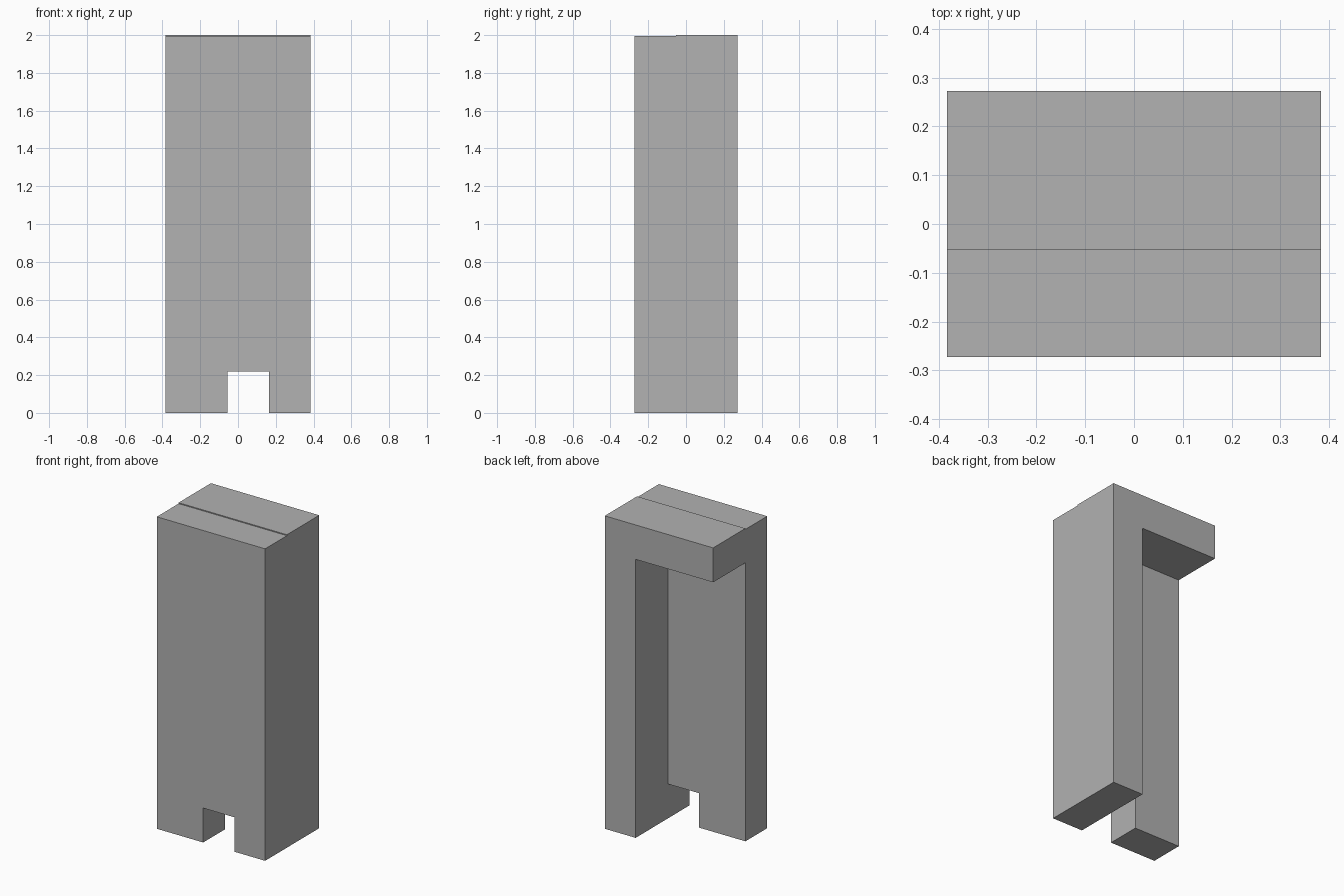
import bpy

if "Cube" in bpy.data.objects:
    bpy.data.objects.remove(bpy.data.objects["Cube"])

# One flat grey for the whole block
grey = bpy.data.materials.new("grey")
grey.diffuse_color = (0.445, 0.445, 0.445, 1.0)
grey.use_nodes = True
grey.node_tree.nodes["Principled BSDF"].inputs["Base Color"].default_value = grey.diffuse_color


def box(name, lo, hi):
    """Axis-aligned box between two corners."""
    bpy.ops.mesh.primitive_cube_add(size=1)
    ob = bpy.context.object
    ob.name = name
    for v in ob.data.vertices:
        v.co = [hi[i] if v.co[i] > 0 else lo[i] for i in range(3)]
    return ob


def cut(target, cutter):
    """Subtract a cutter, then discard it."""
    mod = target.modifiers.new("cut", 'BOOLEAN')
    mod.operation = 'DIFFERENCE'
    mod.solver = 'EXACT'
    mod.object = cutter
    bpy.context.view_layer.objects.active = target
    bpy.ops.object.modifier_apply(modifier=mod.name)
    bpy.data.objects.remove(cutter, do_unlink=True)


W, D, H = 0.383, 0.273, 2.0     # half width, half depth, height
PANEL = -0.053                  # back plane of the front panel
LEG = 0.165                     # inner side of the full-depth leg
T = 0.22                        # thickness of the roof and height of the doorway

tower = box("tower_block", (-W, -D, 0), (W, D, H))
tower.data.materials.append(grey)

# Open bay behind the panel, below the roof and beside the leg
cut(tower, box("bay_cutter", (-1, PANEL, -1), (LEG, 1, H - T)))
# Doorway through the foot of the front panel
cut(tower, box("doorway_cutter", (-0.055, -1, -1), (LEG, 0.1, T)))
# Shallow step down on the front part of the roof
cut(tower, box("roof_step_cutter", (-1, -1, H - 0.006), (1, PANEL, H + 1)))
